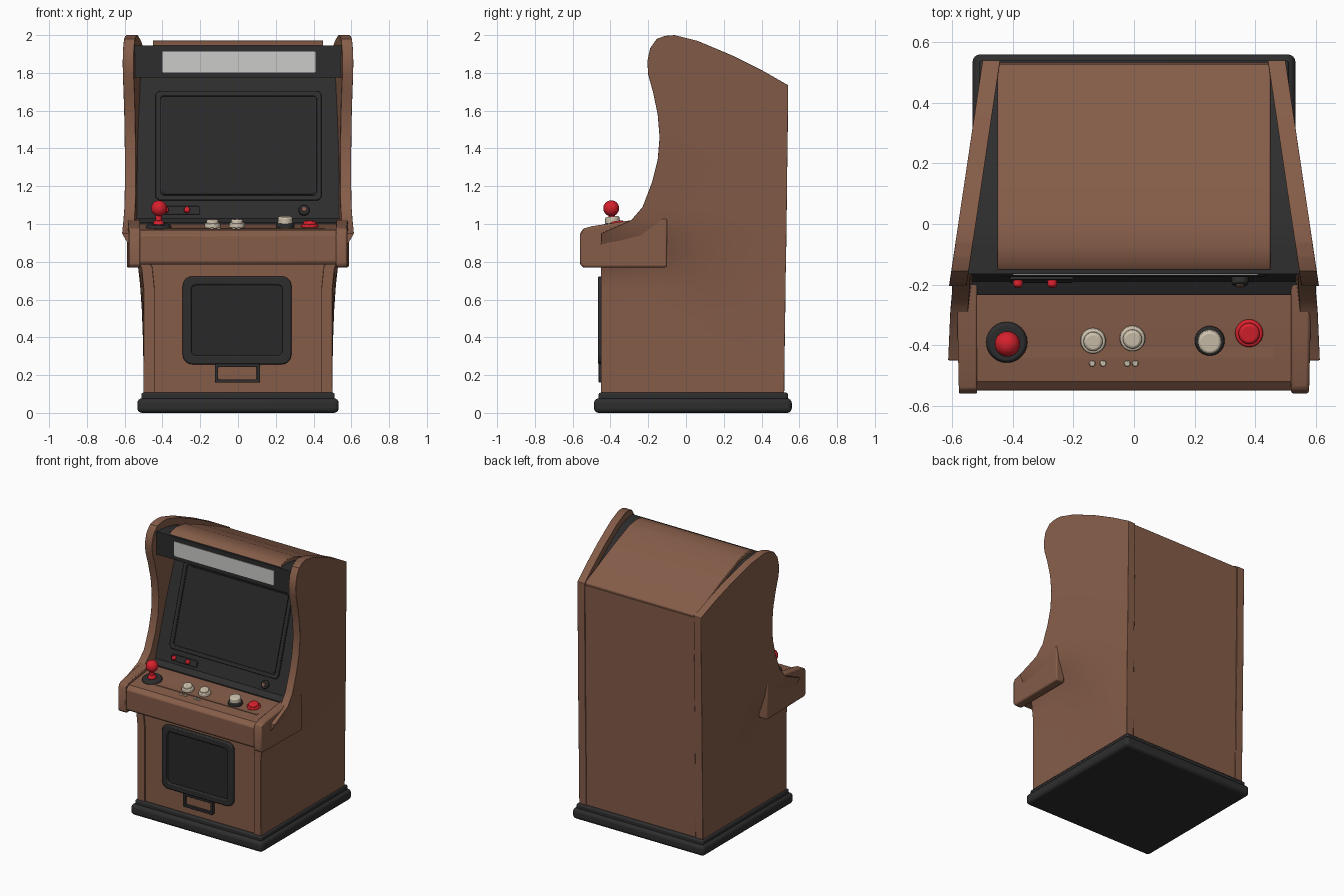
import bpy, bmesh, math
from mathutils import Matrix

if "Cube" in bpy.data.objects:
    bpy.data.objects.remove(bpy.data.objects["Cube"])


def material(name, rgb):
    m = bpy.data.materials.new(name)
    m.diffuse_color = (*rgb, 1)
    m.use_nodes = True
    m.node_tree.nodes["Principled BSDF"].inputs["Base Color"].default_value = m.diffuse_color
    return m


BROWN = material("brown_wood", (0.235, 0.108, 0.066))
DARK = material("dark_plastic", (0.027, 0.027, 0.028))
SCREEN = material("screen_glass", (0.022, 0.022, 0.023))
RED = material("red_plastic", (0.68, 0.015, 0.025))
CREAM = material("cream_plastic", (0.62, 0.54, 0.42))
WHITE = material("white_panel", (0.6, 0.6, 0.59))


def finish(name, bm, mat, bevel=0, loc=(0, 0, 0), tilt=0, segs=2):
    bmesh.ops.recalc_face_normals(bm, faces=bm.faces[:])
    me = bpy.data.meshes.new(name)
    bm.to_mesh(me)
    bm.free()
    ob = bpy.data.objects.new(name, me)
    bpy.context.collection.objects.link(ob)
    me.materials.append(mat)
    ob.location = loc
    ob.rotation_euler.x = tilt
    if bevel:
        b = ob.modifiers.new("bevel", "BEVEL")
        b.width, b.segments = bevel, segs
        b.limit_method, b.angle_limit = "ANGLE", math.radians(40)
    bpy.ops.object.select_all(action="DESELECT")
    ob.select_set(True)
    bpy.context.view_layer.objects.active = ob
    bpy.ops.object.shade_smooth_by_angle(angle=math.radians(35))
    return ob


def prism(name, pts, xa, xb, mat, bevel=0, segs=2):
    """Side profile (y, z) swept between two x functions."""
    bm = bmesh.new()
    a = [bm.verts.new((xa(y, z), y, z)) for y, z in pts]
    b = [bm.verts.new((xb(y, z), y, z)) for y, z in pts]
    n = len(pts)
    for i in range(n):
        j = (i + 1) % n
        bm.faces.new((a[i], a[j], b[j], b[i]))
    caps = [bm.faces.new(a), bm.faces.new(b[::-1])]
    bmesh.ops.triangulate(bm, faces=caps)
    return finish(name, bm, mat, bevel, segs=segs)


def slab(name, pts, half, mat, bevel=0, segs=2):
    return prism(name, pts, lambda y, z: -half, lambda y, z: half, mat, bevel, segs)


def rect(y0, y1, z0, z1):
    return [(y0, z0), (y1, z0), (y1, z1), (y0, z1)]


def rounded(w, h, r):
    return [(sx * (w / 2 - r) + r * math.cos(a), sz * (h / 2 - r) + r * math.sin(a))
            for k, (sx, sz) in enumerate([(1, 1), (-1, 1), (-1, -1), (1, -1)])
            for a in [math.radians(90 * k + 18 * i) for i in range(6)]]


def plate(name, w, h, r, depth, mat, loc, tilt=0, border=0, bevel=0):
    """Rounded plate, or a ring when border is given, facing -y."""
    bm = bmesh.new()
    loops = [rounded(w, h, r)]
    if border:
        loops.append(rounded(w - 2 * border, h - 2 * border, max(r - border, r * 0.5)))
    rows = [([bm.verts.new((x, -depth, z)) for x, z in lp],
             [bm.verts.new((x, 0, z)) for x, z in lp]) for lp in loops]
    n = len(loops[0])

    def bridge(p, q):
        for i in range(n):
            j = (i + 1) % n
            bm.faces.new((p[i], p[j], q[j], q[i]))
    for f, k in rows:
        bridge(f, k)
    if border:
        bridge(rows[0][0], rows[1][0])
        bridge(rows[0][1], rows[1][1])
    else:
        bm.faces.new(rows[0][0])
        bm.faces.new(rows[0][1])
    return finish(name, bm, mat, bevel, loc, tilt)


def disc(name, r, h, mat, loc, tilt, r2=None, bevel=0.005):
    bm = bmesh.new()
    bmesh.ops.create_cone(bm, cap_ends=True, segments=24, radius1=r, radius2=r2 or r,
                          depth=h, matrix=Matrix.Translation((0, 0, h / 2)))
    return finish(name, bm, mat, bevel, loc, tilt)


def ball(name, r, mat, loc):
    bm = bmesh.new()
    bmesh.ops.create_uvsphere(bm, u_segments=24, v_segments=14, radius=r)
    return finish(name, bm, mat, 0, loc)


def clamp(t):
    return max(0.0, min(1.0, t))


def flare(y, z):
    """Outer half width: the upper cabinet widens towards the front."""
    z0 = 0.75 - 0.65 * clamp((y + 0.1) / 0.64)
    s = 0.85 * clamp((z - z0) / (0.97 - z0)) + 0.15 * clamp((z - 0.97) / 0.5)
    return 0.5 + 0.11 * (0.54 - y) / 0.74 * s


# side panels: rows of (front y, front z, back y, back z)
ROWS = [(-.45, .1, .52, .1), (-.45, .3, .522, .3), (-.45, .5, .525, .5), (-.45, .66, .527, .64),
        (-.45, .77, .528, .74), (-.45, .86, .53, .82), (-.45, .95, .531, .9), (-.29, 1.02, .532, .97),
        (-.23, 1.09, .533, 1.05), (-.18, 1.22, .535, 1.18), (-.15, 1.34, .536, 1.3),
        (-.14, 1.46, .538, 1.42), (-.15, 1.58, .539, 1.52), (-.175, 1.7, .54, 1.63),
        (-.2, 1.79, .54, 1.735), (-.205, 1.86, .4, 1.815), (-.19, 1.93, .25, 1.89),
        (-.155, 1.98, .06, 1.97), (-.11, 1.996, -.06, 2.0)]
COLS = 10
for side, label in ((1, "right"), (-1, "left")):
    bm = bmesh.new()
    grids = []
    for inset in (0, 0.058):
        grid = []
        for yf, zf, yb, zb in ROWS:
            row = []
            for c in range(COLS + 1):
                t = c / COLS
                y, z = yf + (yb - yf) * t, zf + (zb - zf) * t
                row.append(bm.verts.new((side * (flare(y, z) - inset), y, z)))
            grid.append(row)
        for i in range(len(ROWS) - 1):
            for c in range(COLS):
                bm.faces.new((grid[i][c], grid[i][c + 1], grid[i + 1][c + 1], grid[i + 1][c]))
        grids.append(grid)
    rims = [g[0] + [r[-1] for r in g[1:]] + g[-1][-2::-1] + [r[0] for r in g[-2:0:-1]] for g in grids]
    for i in range(len(rims[0])):
        j = (i + 1) % len(rims[0])
        bm.faces.new((rims[0][i], rims[0][j], rims[1][j], rims[1][i]))
    finish(label + "_side_panel", bm, BROWN, 0.012)

    # control deck cheek
    cheek = [(-.56, .785), (-.545, .77), (-.1, .77), (-.1, 1.03), (-.29, 1.02),
             (-.5, .988), (-.545, .975), (-.56, .95)]
    prism(label + "_deck_cheek", cheek, lambda y, z: side * 0.518,
          lambda y, z: side * (0.578 + 0.022 * (y + 0.56)), BROWN, 0.01)

# base plinth
slab("base_plinth", rect(-.487, .56, 0, .077), 0.533, DARK, 0.025, 4)
slab("base_step", rect(-.463, .54, .06, .107), 0.512, DARK, 0.01)

# lower body, back and roof
slab("lower_body", rect(-.44, .5, .1, .98), 0.46, BROWN)
slab("back_panel", [(.49, .1), (.516, .1), (.533, 1.72), (.49, 1.72)], 0.46, BROWN)
slab("roof_panel", [(-.155, 1.92), (-.152, 1.945), (-.125, 1.964), (-.07, 1.972), (.02, 1.958), (.2, 1.885),
                    (.528, 1.735), (.528, 1.70)], 0.45, BROWN, 0.004)

# dark inner cabinet with sloped bezel and sign box
inner = [(-.235, .95), (-.235, 1.008), (-.19, 1.03), (.04, 1.775), (-.16, 1.775), (-.165, 1.945),
         (-.07, 1.945), (.02, 1.932), (.2, 1.855), (.51, 1.71), (.51, .95)]
prism("inner_cabinet", inner, lambda y, z: -(flare(y, z) - .035),
      lambda y, z: flare(y, z) - .035, DARK)
plate("sign_panel", 0.81, 0.11, 0.004, 0.006, WHITE, (0.005, -.1625, 1.858))

# screen
TILT = -math.atan2(.23, .745)


def bezel(x, z):
    return (x, -.19 + (z - 1.03) * .23 / .745, z)


plate("screen_frame", 0.88, 0.605, 0.03, 0.016, DARK, bezel(0.003, 1.412), TILT, 0.028, 0.004)
plate("screen", 0.81, 0.535, 0.02, 0.006, SCREEN, bezel(0.003, 1.412), TILT)

# control deck
slab("control_deck", [(-.535, .785), (-.548, .80), (-.55, .94), (-.52, .967), (-.235, 1.0),
                      (-.19, 1.0), (-.19, .785)], 0.53, BROWN, 0.006)
DECK = math.atan2(.033, .285)


def deck(x, y, lift=0):
    return (x, y - lift * math.sin(DECK), .967 + (y + .52) * .116 + lift - .003)


# joystick
disc("joystick_base", 0.07, 0.02, DARK, deck(-.42, -.39), DECK, 0.062)
disc("joystick_collar", 0.032, 0.022, RED, deck(-.42, -.39, .018), DECK, 0.022)
disc("joystick_shaft", 0.017, 0.08, RED, deck(-.42, -.39, .018), 0)
ball("joystick_knob", 0.042, RED, (-.418, -.396, 1.083))

# push buttons: x, y, collar radius, collar height, collar colour, cap radius, cap top, cap colour
for i, (x, y, r, h, cm, r2, top, m) in enumerate([
        (-.135, -.385, .043, .026, CREAM, .033, .045, CREAM),
        (-.005, -.377, .043, .026, CREAM, .033, .045, CREAM),
        (.25, -.385, .05, .026, DARK, .041, .06, CREAM),
        (.38, -.36, .047, .018, RED, .036, .034, RED)]):
    disc(f"button_collar_{i}", r, h, cm, deck(x, y), DECK, r * .94)
    disc(f"button_cap_{i}", r2, top - .01, m, deck(x, y, .01), DECK, r2 * .92, 0.008)
for i, x in enumerate((-.138, -.102, -.022, .004)):
    disc(f"small_light_{i}", 0.011, 0.012, CREAM, deck(x, -.46), DECK, 0.009, 0.002)

# small controls on the bezel
plate("bezel_switch_plate", 0.21, 0.045, 0.01, 0.012, DARK, bezel(-.305, 1.07), TILT, 0, 0.003)
for i, x in enumerate((-.383, -.27)):
    disc(f"bezel_button_{i}", 0.018, 0.032, RED, bezel(x, 1.07), math.pi / 2 + TILT, 0.014)
disc("bezel_knob", 0.03, 0.025, DARK, bezel(.35, 1.07), math.pi / 2 + TILT, 0.026)
disc("bezel_knob_cap", 0.013, 0.03, BROWN, bezel(.35, 1.07), math.pi / 2 + TILT, None, 0.002)

# coin door and return tray
plate("coin_door_frame", 0.575, 0.465, 0.05, 0.028, DARK, (-.005, -.438, .49), 0, 0.046, 0.008)
plate("coin_door", 0.49, 0.38, 0.02, 0.016, SCREEN, (-.005, -.438, .49))
plate("return_tray_frame", 0.24, 0.1, 0.008, 0.024, DARK, (-.003, -.438, .21), 0, 0.018, 0.003)
plate("return_tray_flap", 0.21, 0.07, 0.004, 0.008, BROWN, (-.003, -.438, .21))
